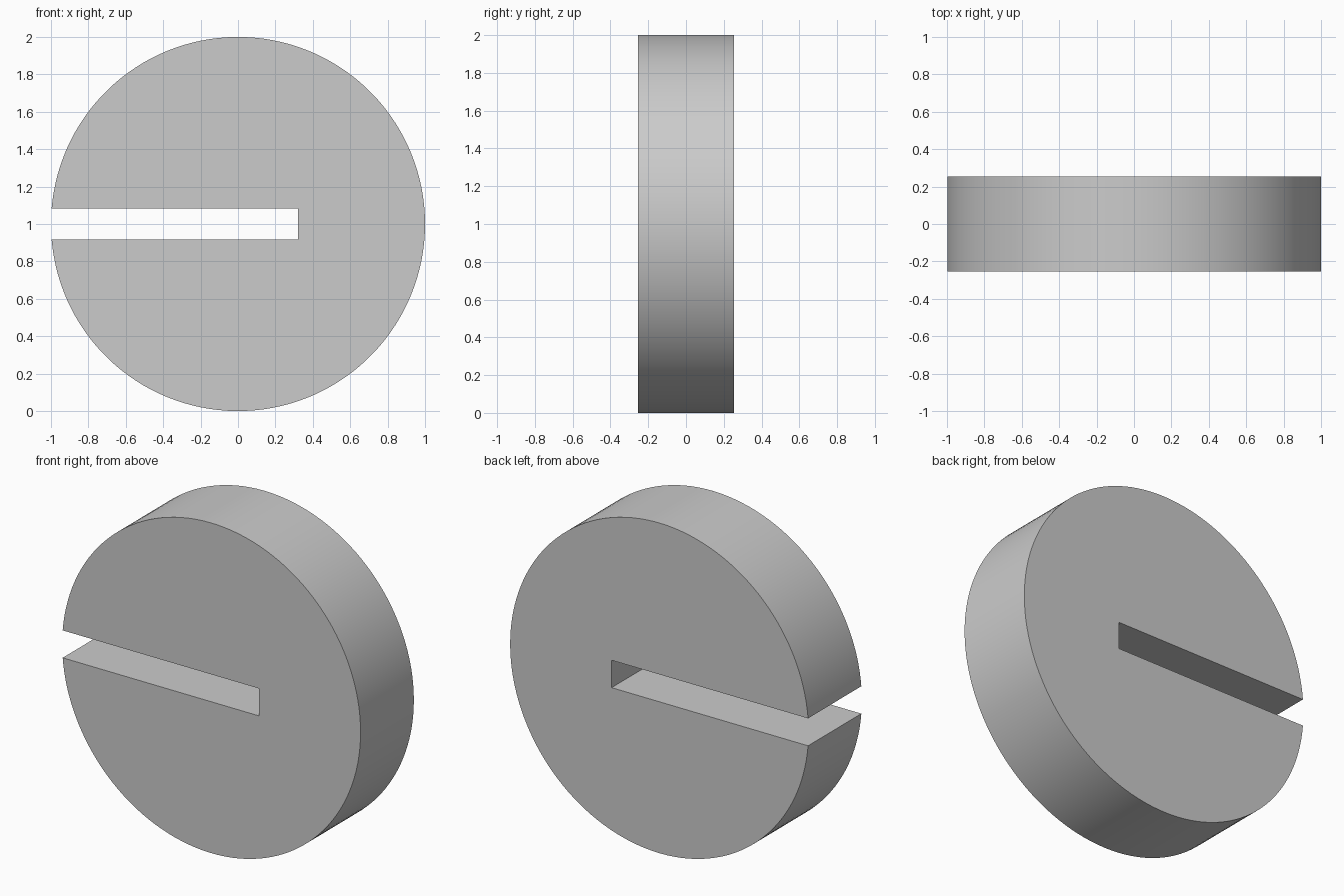
import bpy, bmesh, math

if "Cube" in bpy.data.objects:
    bpy.data.objects.remove(bpy.data.objects["Cube"])

RADIUS, CENTRE_Z = 1.0, 1.0
HALF_DEPTH = 0.255
SLOT_HALF, SLOT_END = 0.083, 0.32
STEPS = 128

# Slotted disc outline: arc from the upper slot lip round to the lower lip, then the slot
lip = math.pi - math.asin(SLOT_HALF / RADIUS)
angles = [lip - 2 * lip * i / STEPS for i in range(STEPS + 1)]
outline = [(RADIUS * math.cos(a), CENTRE_Z + RADIUS * math.sin(a)) for a in angles]
outline += [(SLOT_END, CENTRE_Z - SLOT_HALF), (SLOT_END, CENTRE_Z + SLOT_HALF)]

# Extrude the outline through the thickness
bm = bmesh.new()
front = bm.faces.new([bm.verts.new((x, -HALF_DEPTH, z)) for x, z in outline])
extruded = bmesh.ops.extrude_face_region(bm, geom=[front], use_keep_orig=True)
back_verts = [g for g in extruded["geom"] if isinstance(g, bmesh.types.BMVert)]
bmesh.ops.translate(bm, verts=back_verts, vec=(0, 2 * HALF_DEPTH, 0))
bmesh.ops.recalc_face_normals(bm, faces=bm.faces)

mesh = bpy.data.meshes.new("slotted_disc")
bm.to_mesh(mesh)
bm.free()
disc = bpy.data.objects.new("slotted_disc", mesh)
bpy.context.collection.objects.link(disc)

# Smooth rim, crisp edges
bpy.context.view_layer.objects.active = disc
disc.select_set(True)
bpy.ops.object.shade_smooth_by_angle(angle=math.radians(30))
